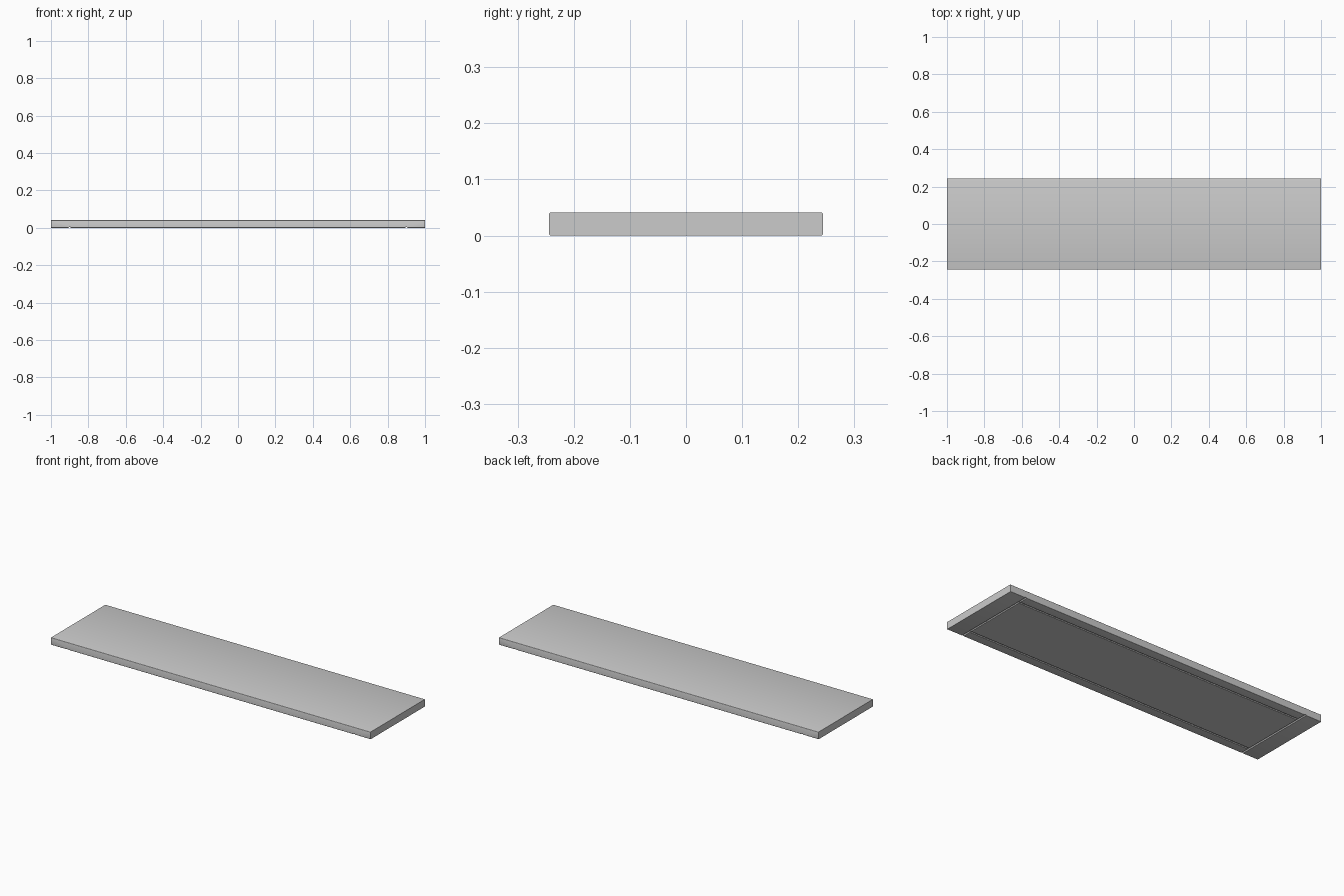
import bpy, bmesh, math

if "Cube" in bpy.data.objects:
    bpy.data.objects.remove(bpy.data.objects["Cube"])

L, W, H = 2.0, 0.488, 0.041
GX, GY, R = 0.9, 0.188, 0.005   # groove positions and radius


def box(name, size, loc):
    bm = bmesh.new()
    bmesh.ops.create_cube(bm, size=1)
    bmesh.ops.scale(bm, vec=size, verts=bm.verts)
    bmesh.ops.translate(bm, vec=loc, verts=bm.verts)
    # round only the long edges
    edges = [e for e in bm.edges
             if abs(e.verts[0].co.x - e.verts[1].co.x) > 0.5]
    bmesh.ops.bevel(bm, geom=edges, offset=0.003, segments=3, profile=0.5,
                    affect='EDGES')
    me = bpy.data.meshes.new(name)
    bm.to_mesh(me)
    bm.free()
    ob = bpy.data.objects.new(name, me)
    bpy.context.collection.objects.link(ob)
    return ob


def groove(target, name, length, loc, rot):
    bpy.ops.mesh.primitive_cylinder_add(vertices=16, radius=R, depth=length,
                                        location=loc, rotation=rot)
    ob = bpy.context.object
    ob.name = name
    ob.hide_render = True
    ob.display_type = 'WIRE'
    mod = target.modifiers.new(name, 'BOOLEAN')
    mod.operation = 'DIFFERENCE'
    mod.solver = 'EXACT'
    mod.object = ob
    return ob


# Flat board with softened long edges
board = box("board", (L, W, H), (0, 0, H / 2))

# Underside grooves: two across the full width, two lengthwise between them
cutters = []
for s in (-1, 1):
    cutters.append(groove(board, "cross_groove_cutter", W + 0.1,
                          (s * GX, 0, 0), (math.pi / 2, 0, 0)))
    cutters.append(groove(board, "long_groove_cutter", 2 * GX,
                          (0, s * GY, 0), (0, math.pi / 2, 0)))

# Apply the cuts, then remove the cutters
bpy.ops.object.select_all(action='DESELECT')
board.select_set(True)
bpy.context.view_layer.objects.active = board
for m in list(board.modifiers):
    bpy.ops.object.modifier_apply(modifier=m.name)
for c in cutters:
    bpy.data.objects.remove(c, do_unlink=True)
bpy.ops.object.shade_smooth_by_angle(angle=math.radians(35))
